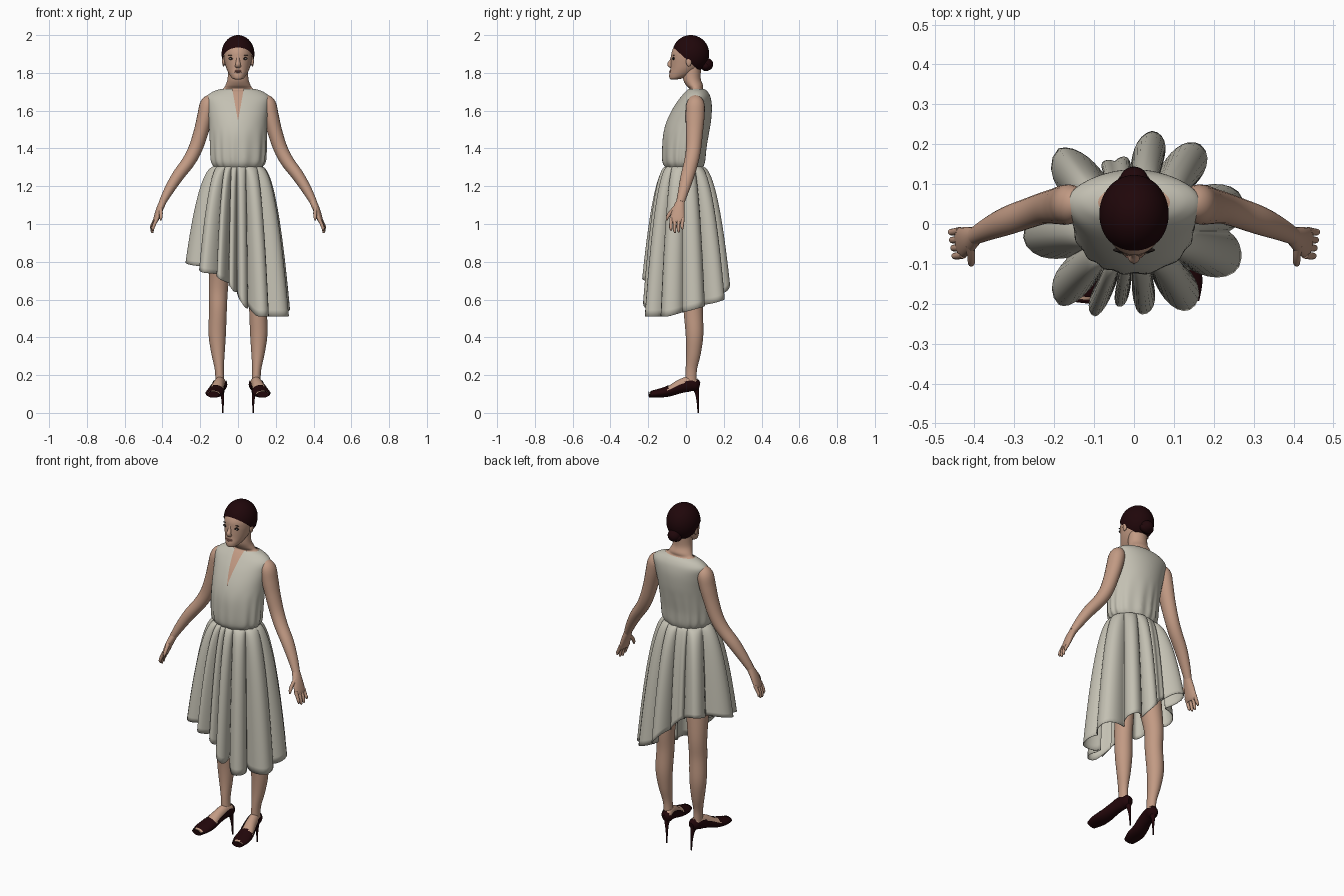
import bpy, bmesh, math
from mathutils import Vector

cube = bpy.data.objects.get("Cube")
if cube:
    bpy.data.objects.remove(cube, do_unlink=True)


def material(name, *rgb):
    m = bpy.data.materials.new(name)
    m.use_nodes = True
    m.diffuse_color = (*rgb, 1)
    shader = m.node_tree.nodes["Principled BSDF"]
    shader.inputs["Base Color"].default_value = (*rgb, 1)
    shader.inputs["Roughness"].default_value = 0.7
    return m


SKIN = material("skin", .54, .325, .23)
CLOTH = material("cream cloth", .55, .53, .45)
HAIR = material("dark brown hair", .014, .002, .003)
LEATHER = material("dark red leather", .016, .002, .003)
LIP = material("lips", .38, .17, .13)
WHITE = material("eye white", .6, .56, .52)
DARK = material("dark eye", .012, .008, .007)


def finish(bm, name, mat, angle=50):
    bmesh.ops.recalc_face_normals(bm, faces=bm.faces)
    me = bpy.data.meshes.new(name)
    bm.to_mesh(me)
    bm.free()
    me.materials.append(mat)
    ob = bpy.data.objects.new(name, me)
    bpy.context.collection.objects.link(ob)
    bpy.ops.object.select_all(action='DESELECT')
    ob.select_set(True)
    bpy.context.view_layer.objects.active = ob
    bpy.ops.object.shade_smooth_by_angle(angle=math.radians(angle))
    return ob


def spline(rows, steps):
    """Smooth curve through rows of numbers."""
    out = []
    for i in range(len(rows) - 1):
        p = [rows[max(i - 1, 0)], rows[i], rows[i + 1], rows[min(i + 2, len(rows) - 1)]]
        for k in range(steps):
            t = k / steps
            out.append([b + .5 * t * (c - a + t * (2*a - 5*b + 4*c - d + t * (3*(b - c) + d - a)))
                        for a, b, c, d in zip(*p)])
    return out + [list(rows[-1])]


def skin_rings(rings, caps=True):
    bm = bmesh.new()
    loops = [[bm.verts.new(p) for p in ring] for ring in rings]
    n = len(loops[0])
    for a, b in zip(loops, loops[1:]):
        for j in range(n):
            bm.faces.new((a[j], a[(j + 1) % n], b[(j + 1) % n], b[j]))
    if caps:
        bm.faces.new(loops[0])
        bm.faces.new(loops[-1])
    return bm


def tube(rows, side=1, axis=(1, 0, 0), sides=20, steps=5, flat=False, caps=True, ripple=None):
    """Loft ellipses; each row is x, y, z, half width along axis, half depth."""
    pts = spline(rows, steps)
    rings = []
    for i, (x, y, z, a, b) in enumerate(pts):
        t = Vector(pts[min(i + 1, len(pts) - 1)][:3]) - Vector(pts[max(i - 1, 0)][:3])
        t = Vector((0, 0, 1)) if flat else t.normalized()
        u = Vector(axis)
        u = (u - t * u.dot(t)).normalized()
        v = t.cross(u)
        ring = []
        for j in range(sides):
            q = math.tau * j / sides
            g = ripple(q, z) if ripple else 1
            p = Vector((x, y, z)) + (u * a * math.cos(q) + v * b * math.sin(q)) * g
            ring.append((p.x * side, p.y, p.z))
        rings.append(ring)
    return skin_rings(rings, caps)


def body_rows(rows):
    """Rows of height, half width, front y, back y."""
    return [(0, (f + b) / 2, z, w, (b - f) / 2) for z, w, f, b in rows]


def ball(name, mat, centre, size, segments=24):
    bm = bmesh.new()
    bmesh.ops.create_uvsphere(bm, u_segments=segments, v_segments=segments // 2, radius=1)
    for v in bm.verts:
        v.co = Vector(a * s + c for a, s, c in zip(v.co, size, centre))
    return finish(bm, name, mat)


# Bodice with a narrow neck slit
trunk = [(1.30, .126, -.11, .09), (1.33, .144, -.124, .10), (1.40, .150, -.126, .108),
         (1.48, .152, -.12, .122), (1.55, .155, -.10, .133), (1.62, .163, -.065, .137),
         (1.67, .168, -.03, .13), (1.70, .134, -.004, .115), (1.715, .09, .012, .097)]


def gathers(q, z):
    fade = max(0, 1 - abs(z - 1.34) / .18)
    return 1 + .028 * fade * math.cos(15 * q + 1.5 * math.sin(3 * q))


bm = tube(body_rows(trunk), sides=108, flat=True, caps=False, ripple=gathers)
SLIT, SLOPE = 1.545, .18
for s in (1, -1):
    bmesh.ops.bisect_plane(bm, geom=bm.verts[:] + bm.edges[:] + bm.faces[:],
                           plane_co=(0, 0, SLIT), plane_no=(1, 0, -s * SLOPE))
gap = [f for f in bm.faces if f.calc_center_median().y < .05
       and abs(f.calc_center_median().x) < SLOPE * (f.calc_center_median().z - SLIT)]
bmesh.ops.delete(bm, geom=gap, context='FACES')
finish(bm, "bodice", CLOTH)

# Chest and neck
chest = [(z, w - .008, f + .007, b - .007) for z, w, f, b in trunk[3:]]
chest += [(1.735, .066, .0, .09), (1.77, .055, -.016, .078), (1.83, .052, -.016, .08)]
finish(tube(body_rows(chest), sides=48, flat=True), "chest_and_neck", SKIN)

# Skirt: deep folds, each lobe is angle, reach at the hem, and depth of the next valley
lobes = [(13, .28, .17), (50, .26, .17), (79, .238, .15), (107, .165, .15), (135, .268, .18),
         (187, .28, .19), (227, .277, .165), (247, .252, .145), (260, .21, .135),
         (275, .228, .145), (303, .257, .18), (338, .285, .24)]
rim = []
PER = 16
for i, (a, reach, valley) in enumerate(lobes):
    b, reach2 = lobes[(i + 1) % len(lobes)][:2]
    b += 360 if b < a else 0
    for k in range(PER):
        u = k / PER
        q = math.radians(a + (b - a) * (u + .13 * math.sin(math.tau * u)))
        # Wide gaps get steeper fold walls
        fold = (.5 + .5 * math.cos(math.tau * u)) ** max(.8, (b - a) / 34)
        r = valley + (reach + (reach2 - reach) * u - valley) * fold
        rim.append((q, r * math.cos(q), r * math.sin(q)))
rings = []
TOP, ROWS = 1.305, 36
for k in range(ROWS + 1):
    s = (k / ROWS) ** 1.6
    f = s ** .45
    ring = []
    for q, x, y in rim:
        hem = max(.51, .67 - .135 * math.tanh(x / .1) + .27 * y)
        wx, wy = .122 * math.cos(q), .094 * math.sin(q) - .01
        ring.append((wx + (x - wx) * f, wy + (y - wy) * f, TOP + (hem - TOP) * s))
    rings.append(ring)
skirt = finish(skin_rings(rings, caps=False), "skirt", CLOTH, 80)
thick = skirt.modifiers.new("cloth thickness", 'SOLIDIFY')
thick.thickness = .003

# Head
skull = [(1.765, .012, -.08, -.05), (1.771, .03, -.087, -.02), (1.79, .045, -.089, .03),
         (1.82, .060, -.083, .07), (1.85, .069, -.081, .095), (1.88, .075, -.079, .108),
         (1.91, .075, -.076, .11), (1.94, .068, -.062, .105), (1.97, .048, -.033, .08),
         (1.985, .015, .0, .045)]
finish(tube(body_rows(skull), sides=48, flat=True), "head", SKIN)
finish(tube([(0, -.070, 1.892, .007, .008), (0, -.077, 1.865, .010, .010),
             (0, -.086, 1.845, .014, .013), (0, -.078, 1.833, .015, .009),
             (0, -.070, 1.828, .010, .006)]), "nose", SKIN, 180)
ball("upper_lip", LIP, (0, -.081, 1.811), (.021, .007, .004))
ball("lower_lip", LIP, (0, -.081, 1.804), (.018, .0085, .005))

# Pulled-back hair and bun
bm = bmesh.new()
bmesh.ops.create_uvsphere(bm, u_segments=48, v_segments=32, radius=1)
for v in bm.verts:
    v.co = Vector((v.co.x * .087, v.co.y * .098 + .025, v.co.z * .1 + 1.9))
bmesh.ops.bisect_plane(bm, geom=bm.verts[:] + bm.edges[:] + bm.faces[:],
                       plane_co=(0, -.07, 1.937), plane_no=(0, .9, 1), clear_inner=True)
finish(bm, "hair", HAIR)
ball("bun", HAIR, (0, .108, 1.845), (.036, .036, .034))
ball("bun_coil", HAIR, (0, .105, 1.835), (.042, .026, .026))

foot = [(.084, .068, .148, .010, .014), (.087, .05, .152, .024, .028),
        (.095, .02, .158, .027, .036), (.105, -.03, .145, .030, .032),
        (.118, -.09, .118, .037, .023), (.126, -.14, .107, .039, .017),
        (.132, -.188, .100, .025, .011)]

for side, word in ((1, "left"), (-1, "right")):
    # Facial details
    ball(word + "_lash", DARK, (.033 * side, -.0655, 1.876), (.018, .006, .008))
    ball(word + "_eye", WHITE, (.033 * side, -.067, 1.875), (.013, .0062, .005))
    ball(word + "_iris", DARK, (.033 * side, -.071, 1.875), (.0055, .003, .005))
    ball(word + "_brow", DARK, (.034 * side, -.065, 1.894), (.019, .005, .002))
    ball(word + "_ear", SKIN, (.076 * side, .015, 1.86), (.008, .015, .026))

    # Arm and hand
    finish(tube([(.13, .05, 1.66, .03, .03), (.158, .05, 1.635, .048, .042),
                 (.174, .048, 1.57, .050, .042), (.195, .045, 1.49, .045, .039),
                 (.225, .04, 1.40, .040, .037), (.262, .028, 1.33, .038, .035),
                 (.318, .008, 1.255, .036, .032), (.365, -.012, 1.18, .029, .026),
                 (.40, -.03, 1.115, .022, .019)], side, (0, 1, 0)), word + "_arm", SKIN)
    finish(tube([(.396, -.028, 1.122, .022, .019), (.416, -.04, 1.075, .033, .018),
                 (.434, -.047, 1.025, .038, .014), (.440, -.048, 1.008, .032, .009)],
                side, (.15, 1, 0)), word + "_palm", SKIN)
    for n in range(4):
        x, y, tip = .428 + .003 * n, -.077 + .020 * n, (.965, .953, .956, .972)[n]
        finish(tube([(x, y, 1.03, .010, .010), (x + .016, y - .003, .995, .009, .009),
                     (x + .022, y - .003, tip + .012, .008, .008), (x + .021, y, tip, .004, .004)],
                    side, (0, 1, 0), 10), f"{word}_finger_{n + 1}", SKIN)
    finish(tube([(.412, -.05, 1.09, .014, .012), (.408, -.08, 1.062, .011, .010),
                 (.408, -.097, 1.038, .009, .009), (.409, -.102, 1.02, .004, .004)],
                side, (0, 1, 0), 10), word + "_thumb", SKIN)

    # Leg and foot
    finish(tube([(.083, .01, 1.05, .062, .07), (.09, .02, .85, .062, .068),
                 (.103, .04, .67, .051, .055), (.106, .038, .55, .047, .051),
                 (.110, .045, .42, .046, .047), (.106, .04, .32, .036, .039),
                 (.099, .028, .23, .024, .030), (.095, .026, .15, .024, .030)],
                side, sides=28), word + "_leg", SKIN)
    finish(tube(foot, side), word + "_foot", SKIN)

    # Open shoe with peep toe and thin heel
    bm = tube([(x, y * 1.04, z - .003, a + .007, b + .006) for x, y, z, a, b in foot],
              side, sides=32)
    bmesh.ops.recalc_face_normals(bm, faces=bm.faces)
    opening = []
    for f in bm.faces:
        c = f.calc_center_median()
        if (-.095 < c.y < .06 and f.normal.z > .3) or (c.y < -.185 and c.z > .1):
            opening.append(f)
    bmesh.ops.delete(bm, geom=opening, context='FACES')
    finish(bm, word + "_shoe", LEATHER)
    finish(tube([(.086, .05, .135, .018, .018), (.084, .058, .105, .011, .011),
                 (.081, .062, .06, .006, .006), (.080, .065, 0, .004, .004)],
                side, sides=12), word + "_shoe_heel", LEATHER)
